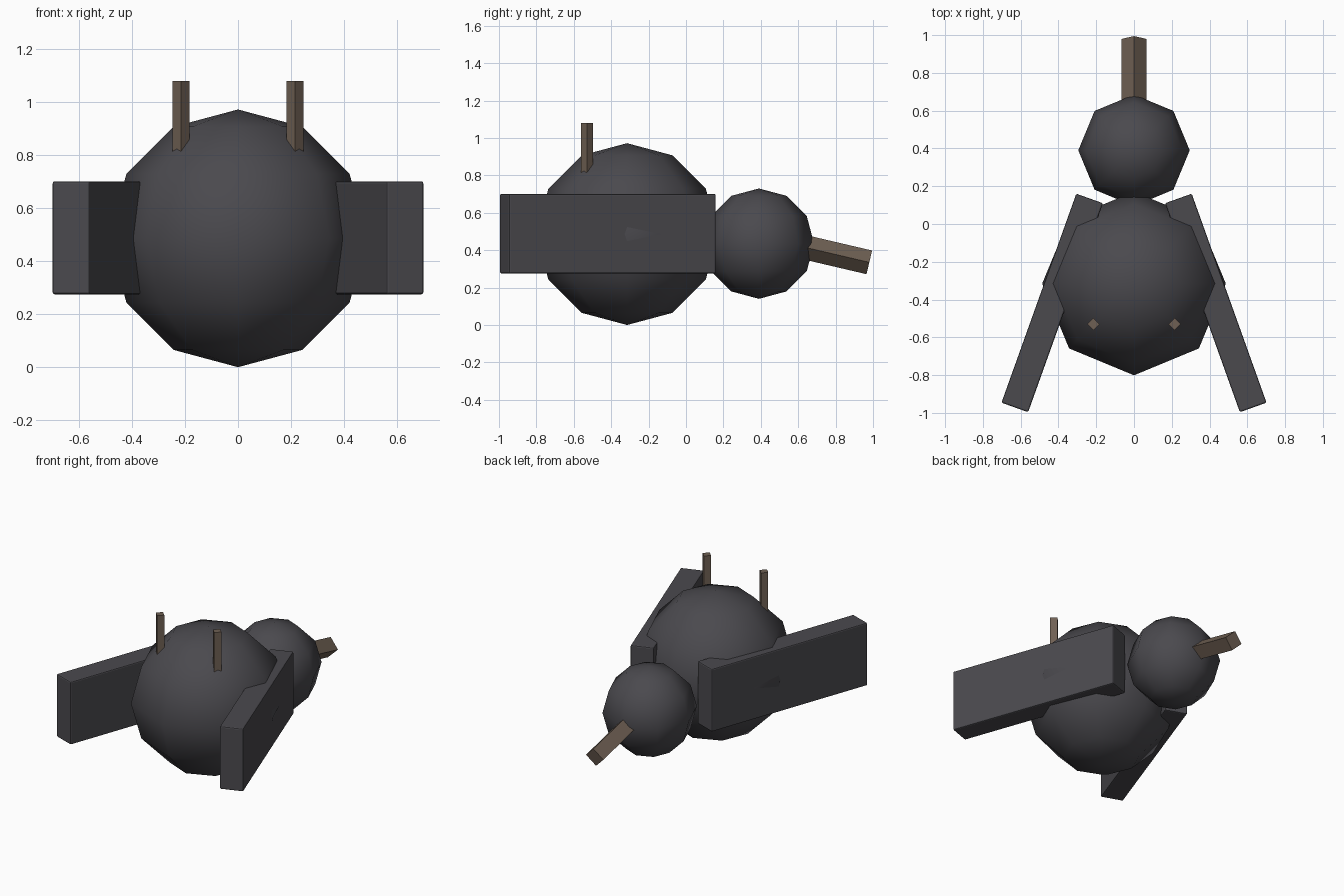
import bpy, bmesh, math
from mathutils import Vector

cube = bpy.data.objects.get("Cube")
if cube:
    bpy.data.objects.remove(cube, do_unlink=True)


def material(name, color):
    m = bpy.data.materials.new(name)
    m.use_nodes = True
    m.diffuse_color = color
    m.node_tree.nodes["Principled BSDF"].inputs["Base Color"].default_value = color
    return m


charcoal = material("charcoal feathers", (0.069, 0.067, 0.076, 1))
brown = material("brown horn", (0.159, 0.117, 0.087, 1))


def make_object(name, bm, mat, location, smooth=False):
    mesh = bpy.data.meshes.new(name)
    for face in bm.faces:
        face.smooth = smooth
    bm.to_mesh(mesh)
    bm.free()
    mesh.materials.append(mat)
    obj = bpy.data.objects.new(name, mesh)
    obj.location = location
    bpy.context.collection.objects.link(obj)
    return obj


def ball(name, location, radius):
    bm = bmesh.new()
    bmesh.ops.create_uvsphere(bm, u_segments=8, v_segments=6, radius=radius)
    return make_object(name, bm, charcoal, location, smooth=True)


def square_rod(name, start, end, radius):
    """Four-sided rod with an edge facing up or forwards."""
    start, end = Vector(start), Vector(end)
    axis = end - start
    bm = bmesh.new()
    bmesh.ops.create_cone(bm, cap_ends=True, segments=4, radius1=radius,
                          radius2=radius, depth=axis.length)
    obj = make_object(name, bm, brown, (start + end) / 2)
    # Only tilts in the y-z plane, so the side edges stay on the x axis
    obj.rotation_euler.x = -math.atan2(axis.y, axis.z)
    return obj


# Body and head
ball("body", (0, -0.315, 0.486), 0.486)
ball("head", (0, 0.39, 0.435), 0.295)

# Beak, sloping down
square_rod("beak", (0, 0.45, 0.459), (0, 0.98, 0.335), 0.065)

# Wings and legs on both sides
for side, label in ((1, "left"), (-1, "right")):
    bm = bmesh.new()
    bmesh.ops.create_cube(bm, size=1)
    bmesh.ops.scale(bm, vec=(0.15, 1.175, 0.426), verts=bm.verts)
    wing = make_object(label + "_wing", bm, charcoal, (side * 0.433, -0.418, 0.488))
    wing.rotation_euler.z = side * math.radians(19.7)
    bevel = wing.modifiers.new("soft edges", "BEVEL")
    bevel.width = 0.008
    bevel.segments = 2

    square_rod(label + "_leg", (side * 0.215, -0.53, 0.65),
               (side * 0.215, -0.53, 1.08), 0.032)
